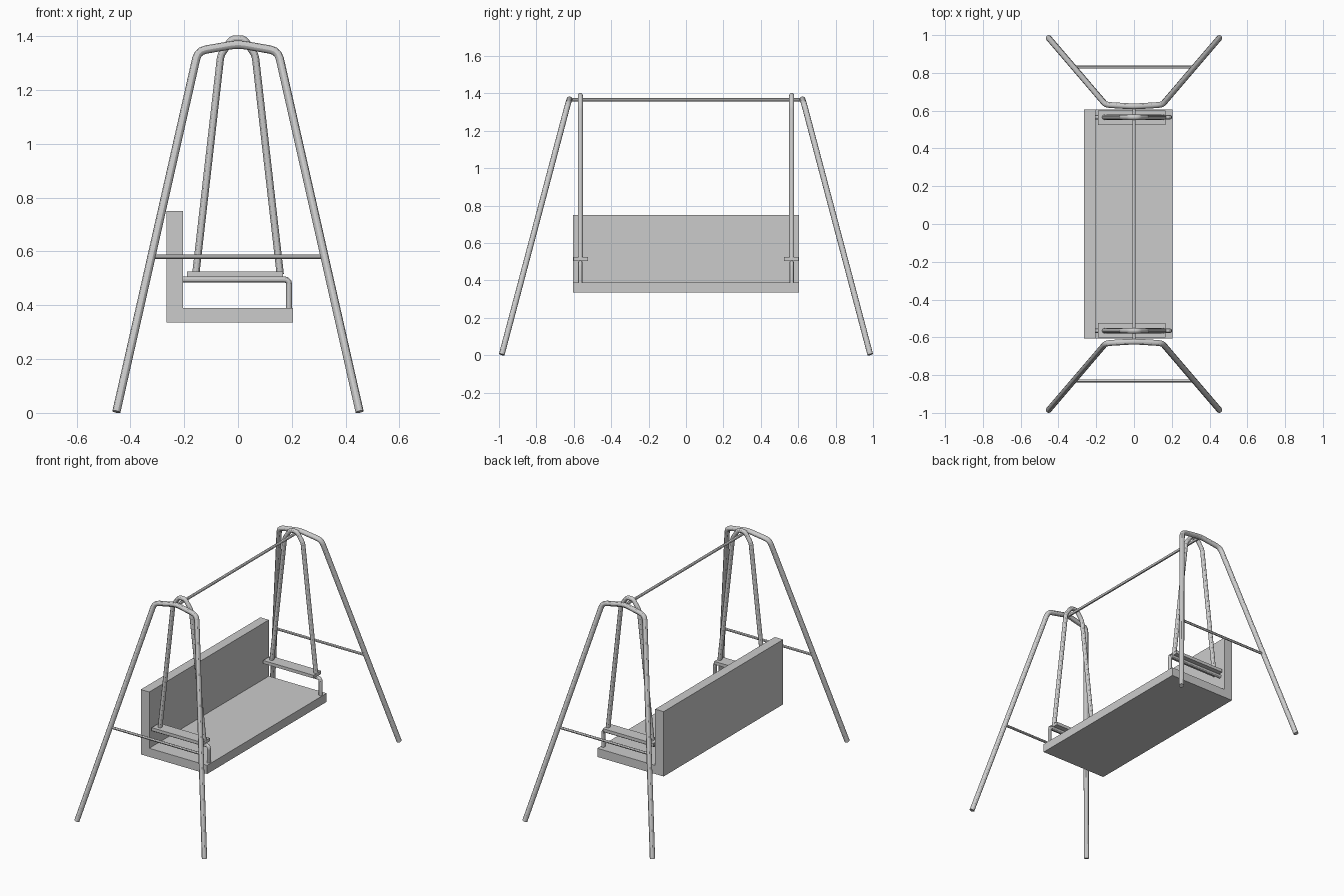
import bpy, bmesh
from mathutils import Vector

if "Cube" in bpy.data.objects:
    bpy.data.objects.remove(bpy.data.objects["Cube"])


def activate(obj):
    bpy.ops.object.select_all(action='DESELECT')
    obj.select_set(True)
    bpy.context.view_layer.objects.active = obj


def rounded(points, fillet, steps=3):
    """Replace each inner corner with a short curved bend."""
    pts = [Vector(p) for p in points]
    out = [pts[0]]
    for a, b, c in zip(pts, pts[1:], pts[2:]):
        p = b + (a - b).normalized() * fillet
        q = b + (c - b).normalized() * fillet
        for i in range(steps + 1):
            t = i / steps
            out.append(p * (1 - t) ** 2 + b * 2 * t * (1 - t) + q * t * t)
    return out + [pts[-1]]


def tube(name, points, radius, fillet=0.03):
    path = rounded(points, fillet)
    curve = bpy.data.curves.new(name, 'CURVE')
    curve.dimensions = '3D'
    curve.bevel_depth = radius
    curve.bevel_resolution = 4
    curve.use_fill_caps = True
    spline = curve.splines.new('POLY')
    spline.points.add(len(path) - 1)
    for sp, p in zip(spline.points, path):
        sp.co = (*p, 1)
    obj = bpy.data.objects.new(name, curve)
    bpy.context.collection.objects.link(obj)
    activate(obj)
    bpy.ops.object.convert(target='MESH')
    bpy.ops.object.shade_smooth_by_angle()
    return bpy.context.object


def extrude_profile(name, profile, y0, y1):
    """Extrude an x/z outline along y."""
    bm = bmesh.new()
    face = bm.faces.new([bm.verts.new((x, y0, z)) for x, z in profile])
    new = bmesh.ops.extrude_face_region(bm, geom=[face])['geom']
    bmesh.ops.translate(bm, vec=(0, y1 - y0, 0),
                        verts=[v for v in new if isinstance(v, bmesh.types.BMVert)])
    bmesh.ops.recalc_face_normals(bm, faces=bm.faces)
    mesh = bpy.data.meshes.new(name)
    bm.to_mesh(mesh)
    bm.free()
    obj = bpy.data.objects.new(name, mesh)
    bpy.context.collection.objects.link(obj)
    return obj


# Bench: seat and backrest in one L-shaped profile
extrude_profile("bench_seat",
                [(-0.265, 0.335), (0.205, 0.335), (0.205, 0.39),
                 (-0.205, 0.39), (-0.205, 0.75), (-0.265, 0.75)], -0.605, 0.605)

# Top crossbar
tube("top_bar", [(0, -0.622, 1.367), (0, 0.622, 1.367)], 0.009)

for side, s in (("front", -1), ("back", 1)):
    # A-frame leg pair bent from one tube
    tube(f"{side}_leg_frame",
         [(-0.452, s * 0.985, 0.004), (-0.149, s * 0.631, 1.345), (0, s * 0.622, 1.371),
          (0.149, s * 0.631, 1.345), (0.452, s * 0.985, 0.004)], 0.0155)
    # Brace between the legs
    tube(f"{side}_leg_brace", [(-0.318, s * 0.83, 0.58), (0.318, s * 0.83, 0.58)], 0.008)
    # Hanger looped over the crossbar
    y = s * 0.565
    tube(f"{side}_hanger",
         [(-0.157, y, 0.515), (-0.064, y, 1.33), (-0.022, y, 1.39),
          (0.022, y, 1.39), (0.064, y, 1.33), (0.157, y, 0.515)], 0.0135, 0.015)
    # Armrest pad and its support tube
    extrude_profile(f"{side}_armrest",
                    [(-0.19, 0.505), (0.168, 0.505), (0.168, 0.525), (-0.19, 0.525)],
                    s * 0.525, s * 0.602)
    tube(f"{side}_arm_support",
         [(-0.21, y, 0.496), (0.19, y, 0.496), (0.19, y, 0.385)], 0.0115, 0.02)
